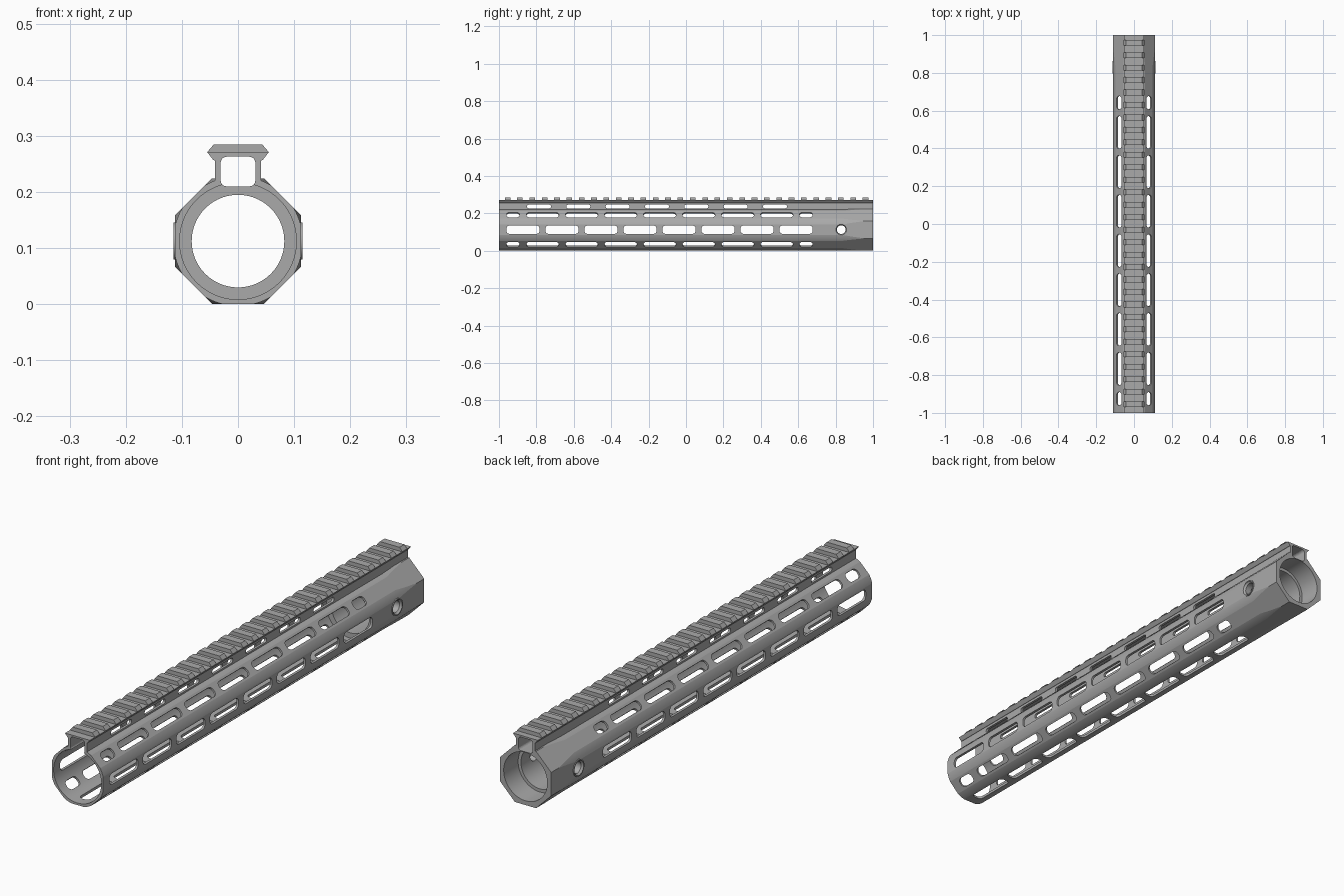
import bpy, bmesh, math
from mathutils import Matrix, Vector

if "Cube" in bpy.data.objects:
    bpy.data.objects.remove(bpy.data.objects["Cube"], do_unlink=True)

AXIS_Z = 0.1125      # height of the tube axis
FLAT = 0.112         # axis to each octagon flat
PITCH = 0.2086       # spacing of the side slots
X, Y, Z = Vector((1, 0, 0)), Vector((0, 1, 0)), Vector((0, 0, 1))

grey = bpy.data.materials.new("metal_grey")
grey.use_nodes = True
colour = (0.4, 0.4, 0.4, 1)
grey.diffuse_color = colour
grey.node_tree.nodes["Principled BSDF"].inputs["Base Color"].default_value = colour


def frame(u, v, w, origin):
    """Matrix whose columns are the three axes and the origin."""
    m = Matrix((u, v, w)).transposed().to_4x4()
    m.translation = origin
    return m


def bridge(bm, rings):
    """Skin a stack of equal rings and cap both ends."""
    n = len(rings[0])
    bm.faces.new(rings[0])
    bm.faces.new(rings[-1])
    for a, b in zip(rings, rings[1:]):
        for i in range(n):
            j = (i + 1) % n
            bm.faces.new((a[i], a[j], b[j], b[i]))


def prism(bm, pts, w0, w1, m):
    bridge(bm, [[bm.verts.new(m @ Vector((u, v, w))) for u, v in pts] for w in (w0, w1)])


def lathe(bm, profile, m, n=96):
    """Revolve (radius, distance) pairs about the third axis of m."""
    bridge(bm, [[bm.verts.new(m @ Vector((r * math.cos(math.tau * i / n),
                                          r * math.sin(math.tau * i / n), t)))
                 for i in range(n)] for r, t in profile])


def rounded(u0, u1, v0, v1, r, steps=5):
    """Rounded rectangle outline."""
    pts = []
    corners = ((u1 - r, v1 - r), (u0 + r, v1 - r), (u0 + r, v0 + r), (u1 - r, v0 + r))
    for k, (cu, cv) in enumerate(corners):
        for s in range(steps + 1):
            a = math.pi / 2 * (k + s / steps)
            pts.append((cu + r * math.cos(a), cv + r * math.sin(a)))
    return pts


def make(name, bm):
    bmesh.ops.recalc_face_normals(bm, faces=bm.faces[:])
    mesh = bpy.data.meshes.new(name)
    bm.to_mesh(mesh)
    bm.free()
    mesh.materials.append(grey)
    ob = bpy.data.objects.new(name, mesh)
    bpy.context.collection.objects.link(ob)
    return ob


def combine(target, tool, operation):
    mod = target.modifiers.new(operation, "BOOLEAN")
    mod.operation, mod.solver, mod.object = operation, "EXACT", tool
    bpy.context.view_layer.objects.active = target
    bpy.ops.object.modifier_apply(modifier=mod.name)
    bpy.data.objects.remove(tool, do_unlink=True)


along = frame(X, Z, Y, (0, 0, 0))             # sections run along the tube
axis = frame(X, Z, Y, (0, 0, AXIS_Z))
cross = frame(Y, Z, X, (0, 0.83, AXIS_Z))     # cross bolt axis

# Octagonal tube, its corners rounded except toward the rear
corner = FLAT / math.cos(math.pi / 8)
bm = bmesh.new()
prism(bm, [(corner * math.cos(math.pi * (k + 0.5) / 4),
            corner * math.sin(math.pi * (k + 0.5) / 4)) for k in range(8)], -1, 1, axis)
body = make("handguard", bm)
bm = bmesh.new()
lathe(bm, [(0.1155, -1.1), (0.1155, 0.84), (0.1245, 1.02)], axis)
combine(body, make("rounding_tool", bm), "INTERSECT")

# Top rail with its neck
half = [(0.041, 0.2), (0.041, 0.256), (0.044, 0.257), (0.055, 0.271), (0.043, 0.285)]
bm = bmesh.new()
prism(bm, half + [(-x, z) for x, z in reversed(half)], -1, 1, along)
combine(body, make("rail", bm), "UNION")

# Cross bolt bosses
bm = bmesh.new()
lathe(bm, [(0.033, -0.115), (0.033, 0.115)], cross, 48)
combine(body, make("bolt_boss", bm), "UNION")

# Stepped bore with an inner collar near the rear
bm = bmesh.new()
lathe(bm, [(0.104, -1.1), (0.104, 0.7), (0.0825, 0.7),
           (0.0825, 0.91), (0.095, 0.91), (0.095, 1.1)], axis)
combine(body, make("bore_tool", bm), "DIFFERENCE")

# Channel inside the rail neck
bm = bmesh.new()
prism(bm, rounded(-0.031, 0.031, 0.21, 0.263, 0.011), -1.1, 1.1, along)
combine(body, make("channel_tool", bm), "DIFFERENCE")

# Countersunk bolt hole
bm = bmesh.new()
lathe(bm, [(0.03, -0.12), (0.028, -0.113), (0.023, -0.107),
           (0.023, 0.107), (0.028, 0.113), (0.03, 0.12)], cross, 48)
combine(body, make("bolt_hole_tool", bm), "DIFFERENCE")

# Attachment slots: sides and bottom in one rhythm, diagonals staggered
long_slots = [(-0.96 + PITCH * k, -0.783 + PITCH * k) for k in range(8)]
staggered = [(-0.853 + PITCH * k, -0.68 + PITCH * k) for k in range(7)]
staggered += [(-0.96, -0.89), (0.607, 0.677)]
bm = bmesh.new()
for k in (-3, -2, -1, 0, 1, 4, 3):
    a = k * math.pi / 4
    out = Vector((math.cos(a), 0, math.sin(a)))
    m = frame(Y, Y.cross(out), out, (0, 0, AXIS_Z))
    hw = 0.019 if k % 2 else 0.022
    for y0, y1 in (staggered if k % 2 else long_slots):
        prism(bm, rounded(y0, y1, -hw, hw, 0.016), 0.085, 0.13, m)

# Windows through the neck
through = frame(Y, Z, X, (0, 0, 0))
for k in range(7):
    y = -0.85 + 0.2103 * k
    prism(bm, rounded(y, y + 0.128, 0.227, 0.246, 0.008), -0.1, 0.1, through)

# Gaps between the rail teeth
for k in range(-1, 30):
    y = 0.927 - 0.066 * k
    prism(bm, [(y - 0.018, 0.27), (y + 0.018, 0.27), (y + 0.018, 0.3), (y - 0.018, 0.3)],
          -0.1, 0.1, through)
combine(body, make("slot_tool", bm), "DIFFERENCE")

# Smooth the round surfaces, keep the machined edges crisp
bpy.ops.object.select_all(action="DESELECT")
body.select_set(True)
bpy.context.view_layer.objects.active = body
bpy.ops.object.shade_smooth_by_angle(angle=math.radians(8))
